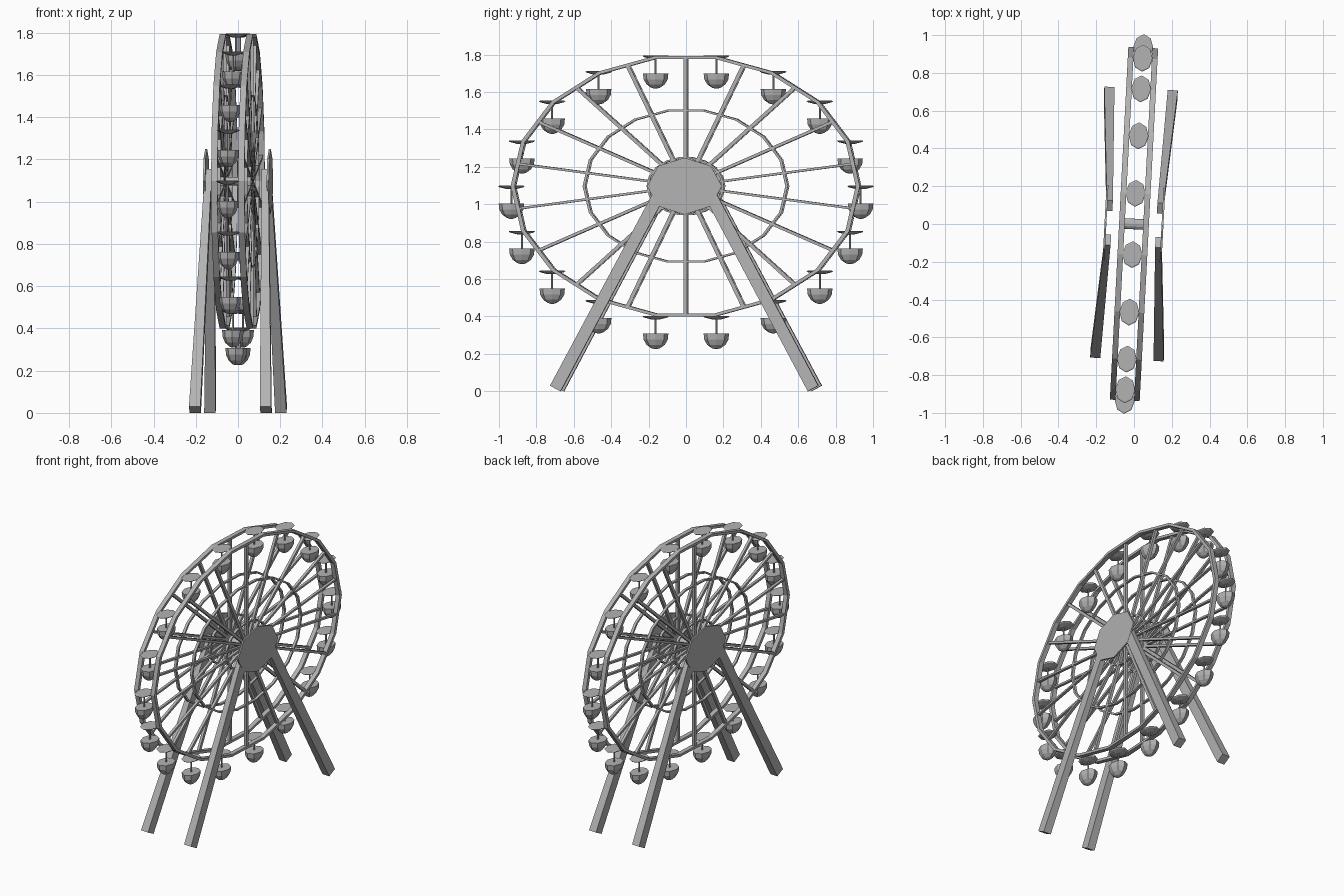
import bpy, bmesh, math
from mathutils import Matrix, Vector

cube = bpy.data.objects.get("Cube")
if cube:
    bpy.data.objects.remove(cube, do_unlink=True)

steel = bpy.data.materials.new("grey_steel")
steel.use_nodes = True
grey = (0.45, 0.45, 0.45, 1)
steel.diffuse_color = grey
steel.node_tree.nodes["Principled BSDF"].inputs["Base Color"].default_value = grey

HUB_Z = 1.097
RY, RZ = 0.935, 0.707      # the wheel is wider than it is tall
COUNT = 18
STEP = 2 * math.pi / COUNT
TURN = Matrix.Rotation(math.radians(-3), 4, "Z")


def finish(name, bm):
    bmesh.ops.recalc_face_normals(bm, faces=bm.faces)
    bm.transform(TURN)
    mesh = bpy.data.meshes.new(name)
    bm.to_mesh(mesh)
    bm.free()
    mesh.materials.append(steel)
    obj = bpy.data.objects.new(name, mesh)
    bpy.context.collection.objects.link(obj)
    return obj


def on_wheel(angle, scale=1.0, x=0.0):
    """Point on the oval, angle measured from the top."""
    return Vector((x, RY * scale * math.sin(angle), HUB_Z + RZ * scale * math.cos(angle)))


def loft(bm, loops, closed=False, caps=True):
    """Bridge loops of points with quads."""
    rows = [[bm.verts.new(p) for p in loop] for loop in loops]
    pairs = list(zip(rows, rows[1:])) + ([(rows[-1], rows[0])] if closed else [])
    for a, b in pairs:
        for i in range(len(a)):
            j = (i + 1) % len(a)
            bm.faces.new((a[i], a[j], b[j], b[i]))
    if caps and not closed:
        bm.faces.new(rows[0])
        bm.faces.new(rows[-1])


def bar(bm, start, end, half_x, half_w, end_half_x=None):
    """Square bar lying close to the wheel plane."""
    side = (end - start).cross(Vector((1, 0, 0))).normalized() * half_w
    loops = []
    for p, hx in ((start, half_x), (end, end_half_x or half_x)):
        ax = Vector((hx, 0, 0))
        loops.append([p + ax + side, p - ax + side, p - ax - side, p + ax - side])
    loft(bm, loops)


def oval(cx, cy, z, rx, ry, n=8):
    return [(cx + rx * math.cos(k * 2 * math.pi / n), cy + ry * math.sin(k * 2 * math.pi / n), z)
            for k in range(n)]


# Rims and spokes, one set each side of the cabins
for label, x in (("left", 0.064), ("right", -0.064)):
    for ring, scale, half_x, thick in (("outer", 1.0, 0.015, 0.022),
                                       ("middle", 0.588, 0.009, 0.014),
                                       ("inner", 0.222, 0.009, 0.012)):
        bm = bmesh.new()
        loops = []
        for k in range(COUNT):
            a = (k + 0.5) * STEP
            inner = scale - thick / RY
            loops.append([on_wheel(a, scale, x - half_x), on_wheel(a, scale, x + half_x),
                          on_wheel(a, inner, x + half_x), on_wheel(a, inner, x - half_x)])
        loft(bm, loops, closed=True)
        finish(f"{label}_{ring}_rim", bm)

    bm = bmesh.new()
    for k in range(COUNT):
        a = k * STEP
        width = 0.0055 + 0.005 * abs(math.cos(a))
        bar(bm, on_wheel(a, 0.02, x), on_wheel(a, 0.975, x), 0.009, width)
    finish(f"{label}_spokes", bm)

# Axle between the two rims
bm = bmesh.new()
loft(bm, [[(x, 0.028 * math.cos(t * math.pi / 6), HUB_Z + 0.021 * math.sin(t * math.pi / 6))
           for t in range(12)] for x in (-0.07, 0.07)])
finish("axle", bm)

# Hanging cabins: roof, post and bowl
for k in range(COUNT):
    p = on_wheel((k + 0.5) * STEP)
    bm = bmesh.new()
    loft(bm, [oval(p.x, p.y, p.z + dz, 0.053 * s, 0.071 * s)
              for dz, s in ((-0.016, 0.35), (-0.006, 0.9), (0.0, 1.0), (0.003, 0.9))])
    finish(f"cabin_roof_{k + 1}", bm)
    bm = bmesh.new()
    loft(bm, [oval(p.x, p.y, p.z + dz, 0.005, 0.006, 6) for dz in (-0.12, -0.005)])
    finish(f"cabin_post_{k + 1}", bm)
    bm = bmesh.new()
    loft(bm, [oval(p.x, p.y, p.z + dz, 0.051 * s, 0.068 * s)
              for dz, s in ((-0.093, 1.0), (-0.125, 0.95), (-0.152, 0.72), (-0.17, 0.35), (-0.175, 0.1))])
    finish(f"cabin_bowl_{k + 1}", bm)

# Hub plates and splayed legs
for label, sx in (("left", 1), ("right", -1)):
    bm = bmesh.new()
    loft(bm, [[(sx * x, 0.2 * math.cos(t * math.pi / 4), HUB_Z + 0.152 * math.sin(t * math.pi / 4))
               for t in range(8)] for x in (0.146, 0.156)])
    finish(f"{label}_hub_plate", bm)
    for end, sy in (("front", -1), ("back", 1)):
        bm = bmesh.new()
        bar(bm, Vector((sx * 0.168, sy * 0.69, 0.015)), Vector((sx * 0.134, sy * 0.09, 1.14)),
            0.027, 0.032, 0.016)
        finish(f"{label}_{end}_leg", bm)
